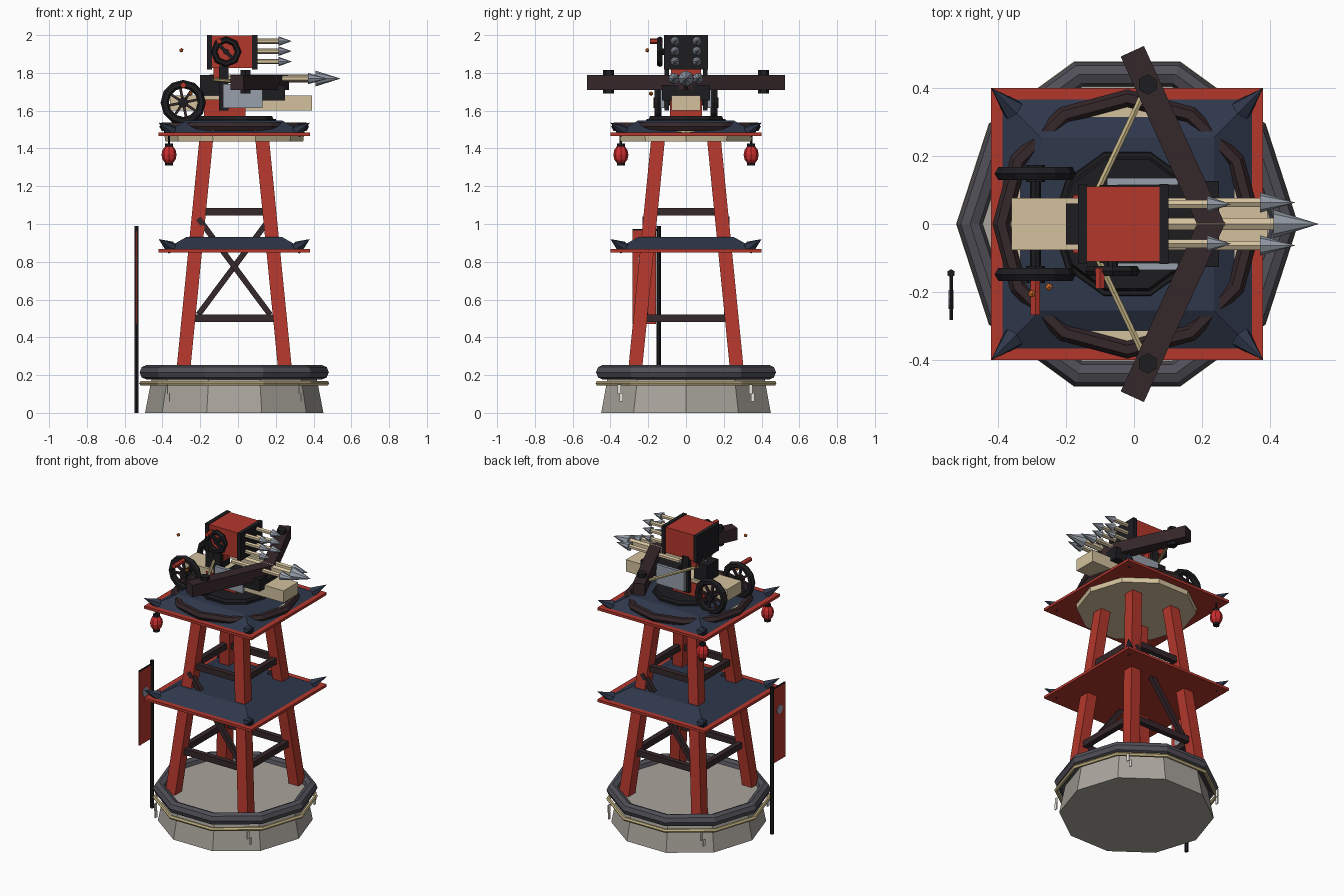
import bpy, bmesh, math
from mathutils import Vector, Matrix

if "Cube" in bpy.data.objects:
    bpy.data.objects.remove(bpy.data.objects["Cube"])

CX = -0.02  # tower axis in x


def mat(name, r, g, b):
    m = bpy.data.materials.new(name)
    m.diffuse_color = tuple((c / 255) ** 2.2 for c in (r, g, b)) + (1,)
    m.use_nodes = True
    m.node_tree.nodes["Principled BSDF"].inputs["Base Color"].default_value = m.diffuse_color
    return m


RED = mat("red_paint", 178, 58, 48)
NAVY = mat("navy_tile", 50, 58, 76)
WOOD = mat("pale_wood", 210, 192, 156)
DARK = mat("dark_wood", 56, 43, 46)
BLACK = mat("black_iron", 35, 35, 38)
STEEL = mat("steel", 150, 158, 170)
STONE = mat("stone", 168, 163, 155)
RIM = mat("rim_stone", 82, 80, 88)
ROPE = mat("rope", 195, 178, 130)
PAPER = mat("paper", 235, 232, 220)
LAMP = mat("lantern_red", 205, 50, 50)
SPARK = mat("spark", 235, 120, 50)


def finish(bm, name, m):
    me = bpy.data.meshes.new(name)
    bmesh.ops.recalc_face_normals(bm, faces=bm.faces)
    bm.to_mesh(me)
    bm.free()
    me.materials.append(m)
    o = bpy.data.objects.new(name, me)
    bpy.context.collection.objects.link(o)
    return o


def box(name, m, x, y, z):
    """Axis aligned box from three (min, max) pairs."""
    bm = bmesh.new()
    bmesh.ops.create_cube(bm, size=1)
    for v in bm.verts:
        v.co = [(a + b) / 2 + c * (b - a) for c, (a, b) in zip(v.co, (x, y, z))]
    return finish(bm, name, m)


def beam(name, m, a, b, w, h):
    """Rectangular bar from a to b."""
    a, b = Vector(a), Vector(b)
    d = b - a
    bm = bmesh.new()
    bmesh.ops.create_cube(bm, size=1)
    M = Matrix.Translation((a + b) / 2) @ d.to_track_quat('X', 'Z').to_matrix().to_4x4()
    bmesh.ops.transform(bm, matrix=M @ Matrix.Diagonal((d.length, w, h, 1)), verts=bm.verts)
    return finish(bm, name, m)


def cone(name, m, a, b, r1, r2, n=8, turn=0):
    """Cylinder, cone or frustum from a to b."""
    a, b = Vector(a), Vector(b)
    d = b - a
    bm = bmesh.new()
    M = Matrix.Translation((a + b) / 2) @ d.to_track_quat('Z', 'Y').to_matrix().to_4x4()
    bmesh.ops.create_cone(bm, cap_ends=True, segments=n, radius1=r1, radius2=r2,
                          depth=d.length, matrix=M @ Matrix.Rotation(turn, 4, 'Z'))
    return finish(bm, name, m)


def torus(name, m, loc, R, r, n, k=6, upright=False):
    bpy.ops.mesh.primitive_torus_add(location=loc, major_radius=R, minor_radius=r, major_segments=n,
                                     minor_segments=k, rotation=(math.pi / 2 if upright else 0, 0, 0))
    o = bpy.context.object
    o.name = name
    o.data.materials.append(m)
    return o


SIDES = (-1, 1)
CORNERS = [(i, j) for i in SIDES for j in SIDES]

# stone base with rim, rope and paper strips
cone("stone_base", STONE, (CX, 0, 0), (CX, 0, 0.22), 0.472, 0.43, 10, math.pi / 2)
torus("base_rim", RIM, (CX, 0, 0.215), 0.462, 0.039, 10, 8)
torus("base_rope", ROPE, (CX, 0, 0.157), 0.49, 0.013, 10)
for i, j in CORNERS:
    d, t = Vector((i, j, 0)).normalized(), Vector((-j, i, 0)).normalized()
    c = Vector((CX, 0, 0)) + d * 0.492
    for s, z0, z1 in ((-0.008, 0.1, 0.15), (0.008, 0.06, 0.105)):
        p = c + t * s
        beam("paper_strip", PAPER, p + Vector((0, 0, z0)), p + Vector((0, 0, z1)), 0.02, 0.006)

# leaning legs
for i, j in CORNERS:
    bm = bmesh.new()
    bmesh.ops.create_cube(bm, size=1)
    for v in bm.verts:
        r, z = (0.272, 0.2) if v.co.z < 0 else (0.147, 1.46)
        v.co = (CX + i * r + v.co.x * 0.073, j * r + v.co.y * 0.073, z)
    finish(bm, "leg", RED)

# horizontal and diagonal braces
for z, r, e in ((0.5, 0.235, 0.215), (1.065, 0.185, 0.165)):
    for s in SIDES:
        beam("brace_x", DARK, (CX - e, s * r, z), (CX + e, s * r, z), 0.035, 0.04)
        beam("brace_y", DARK, (CX + s * r, -e, z), (CX + s * r, e, z), 0.035, 0.04)
for s in SIDES:
    beam("diagonal_brace", DARK, (CX + s * 0.19, s * 0.215, 1.03), (CX - s * 0.19, s * 0.215, 0.52), 0.03, 0.03)

# two flared platforms with corner spikes
Q = math.sqrt(2)
for z in (0.85, 1.467):
    box("platform_trim", RED, (CX - 0.4, CX + 0.4), (-0.4, 0.4), (z, z + 0.017))
    cone("platform_roof", NAVY, (CX, 0, z + 0.015), (CX, 0, z + 0.08), 0.37 * Q, 0.255 * Q, 4, math.pi / 4)
    for i, j in CORNERS:
        cone("corner_spike", NAVY, (CX + i * 0.335, j * 0.335, z + 0.025),
             (CX + i * 0.4, j * 0.4, z + 0.07), 0.035, 0, 6)

# top deck and ring rail
cone("deck_disc", WOOD, (CX, 0, 1.437), (CX, 0, 1.513), 0.365, 0.375, 10, math.pi / 2)
torus("deck_ring", DARK, (CX, 0, 1.515), 0.37, 0.026, 12)
cone("turntable", BLACK, (CX, 0, 1.5), (CX, 0, 1.555), 0.235, 0.22, 10, math.pi / 2)
cone("turntable_top", BLACK, (CX, 0, 1.55), (CX, 0, 1.572), 0.21, 0.2, 10, math.pi / 2)

# lanterns under the rear corners
for j in SIDES:
    x, y = -0.365, j * 0.345
    cone("lantern_string", BLACK, (x, y, 1.42), (x, y, 1.47), 0.006, 0.006, 6)
    for z in (1.415, 1.319):
        cone("lantern_cap", BLACK, (x, y, z - 0.01), (x, y, z + 0.01), 0.021, 0.021, 8)
    bm = bmesh.new()
    bmesh.ops.create_uvsphere(bm, u_segments=8, v_segments=6, radius=1,
                              matrix=Matrix.Translation((x, y, 1.367)) @ Matrix.Diagonal((0.04, 0.04, 0.052, 1)))
    finish(bm, "lantern", LAMP)

# banner on its pole
cone("banner_pole", BLACK, (-0.538, -0.145, 0), (-0.538, -0.145, 0.99), 0.012, 0.012, 6)
cone("banner_crossbar", BLACK, (-0.538, -0.14, 0.968), (-0.538, -0.283, 0.968), 0.006, 0.006, 6)
box("banner_cloth", RED, (-0.542, -0.534), (-0.283, -0.16), (0.47, 0.965))
cone("banner_disc", STEEL, (-0.545, -0.222, 0.81), (-0.531, -0.222, 0.81), 0.03, 0.03, 10)

# weapon carriage
box("pedestal", RED, (-0.18, 0.04), (-0.085, 0.085), (1.56, 1.66))
box("stock", WOOD, (-0.36, 0.393), (-0.077, 0.077), (1.6, 1.68))
box("bow_housing", BLACK, (0.0, 0.25), (-0.127, 0.127), (1.655, 1.735))
for j in SIDES:
    box("side_plate", STEEL, (-0.08, 0.13), sorted((j * 0.115, j * 0.135)), (1.613, 1.742))
    box("launcher_post", BLACK, (-0.1, -0.05), sorted((j * 0.09, j * 0.115)), (1.6, 1.84))
box("rear_block", BLACK, (-0.2, -0.1), (-0.06, 0.06), (1.67, 1.79))
box("launcher_neck", RED, (-0.13, -0.05), (-0.08, 0.08), (1.76, 1.84))

# bow limbs, nuts and string
for j in SIDES:
    beam("bow_limb", DARK, (0.235, -j * 0.02, 1.75), (-0.005, j * 0.508, 1.75), 0.075, 0.08)
    cone("limb_nut", BLACK, (0.04, j * 0.41, 1.69), (0.04, j * 0.41, 1.815), 0.03, 0.03, 6)
    cone("bow_string", ROPE, (0.04, j * 0.41, 1.75), (-0.14, j * 0.03, 1.765), 0.01, 0.01, 6)


def bolt(x0, x1, x2, y, z, r, R):
    cone("bolt_shaft", WOOD, (x0, y, z), (x1 + 0.01, y, z), r, r, 6)
    cone("bolt_head", STEEL, (x1, y, z), (x2, y, z), R, 0, 8)


# loaded bolts and launcher bolts
bolt(-0.15, 0.41, 0.543, 0, 1.77, 0.021, 0.042)
for j in SIDES:
    bolt(0.0, 0.37, 0.475, j * 0.063, 1.77, 0.015, 0.03)
    for z in (1.86, 1.915, 1.968):
        bolt(0.09, 0.215, 0.285, j * 0.058, z, 0.014, 0.025)

# launcher box
box("launcher_box", RED, (-0.14, 0.08), (-0.11, 0.11), (1.825, 1.997))
for x in (-0.165, 0.075):
    box("launcher_frame", BLACK, (x, x + 0.027), (-0.117, 0.117), (1.818, 2.0))

# hand crank on the launcher side
torus("crank_ring", BLACK, (-0.063, -0.138, 1.912), 0.064, 0.017, 8, 6, True)
beam("crank_bar", BLACK, (-0.11, -0.138, 1.959), (-0.016, -0.138, 1.865), 0.02, 0.018)
cone("crank_hub", BLACK, (-0.063, -0.105, 1.912), (-0.063, -0.15, 1.912), 0.016, 0.016, 8)
cone("crank_handle", RED, (-0.1, -0.13, 1.968), (-0.1, -0.19, 1.968), 0.015, 0.015, 6)

# rear winch wheels
WX, WZ = -0.29, 1.643
for j in SIDES:
    y = j * 0.148
    torus("wheel_rim", BLACK, (WX, y, WZ), 0.098, 0.022, 12, 6, True)
    cone("wheel_hub", BLACK, (WX, y - 0.025, WZ), (WX, y + 0.025, WZ), 0.028, 0.028, 8)
    for k in range(4):
        a = math.pi * k / 4 + 0.2
        dx, dz = 0.095 * math.cos(a), 0.095 * math.sin(a)
        beam("wheel_spoke", DARK, (WX - dx, y, WZ - dz), (WX + dx, y, WZ + dz), 0.014, 0.014)
cone("wheel_axle", BLACK, (WX, -0.15, WZ), (WX, 0.15, WZ), 0.016, 0.016, 8)
cone("wheel_handle", RED, (WX, -0.155, 1.735), (WX, -0.268, 1.735), 0.016, 0.016, 6)

# drifting sparks
for p in ((-0.3, -0.205, 1.92), (-0.25, -0.185, 1.69)):
    bm = bmesh.new()
    bmesh.ops.create_icosphere(bm, subdivisions=1, radius=0.012, matrix=Matrix.Translation(p))
    finish(bm, "spark", SPARK)
